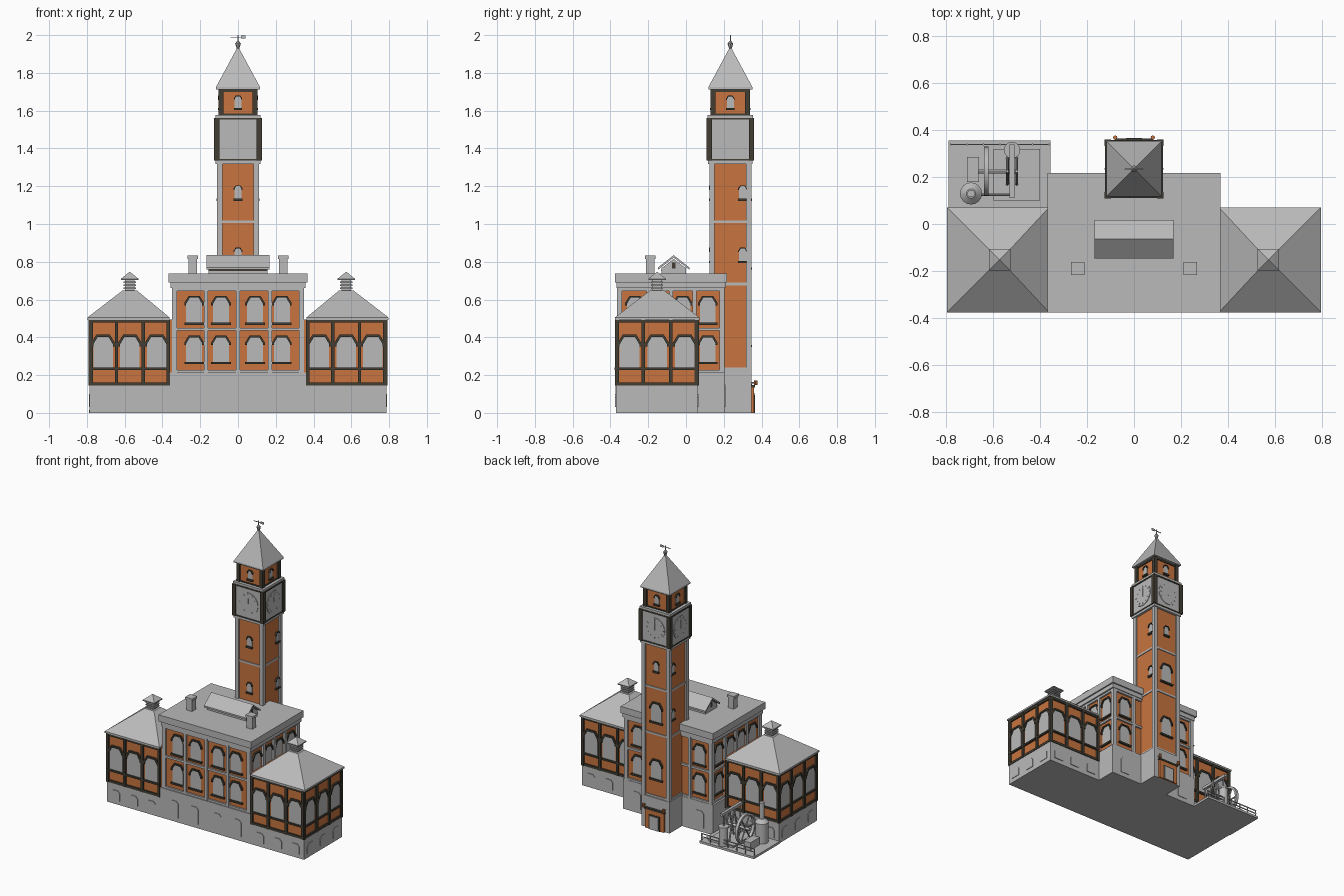
import bpy, bmesh, math
from mathutils import Vector, Matrix

if "Cube" in bpy.data.objects:
    bpy.data.objects.remove(bpy.data.objects["Cube"])

def material(name, rgb):
    m = bpy.data.materials.new(name)
    m.diffuse_color = (*rgb, 1)
    m.use_nodes = True
    m.node_tree.nodes["Principled BSDF"].inputs["Base Color"].default_value = m.diffuse_color
    return m

MATS = [material("brick_orange", (0.58, 0.175, 0.05)),
        material("stone_grey", (0.49, 0.49, 0.49)),
        material("dark_trim", (0.055, 0.048, 0.034))]
BRICK, STONE, DARK = 0, 1, 2
parts = {}

def bm_for(part):
    return parts.setdefault(part, bmesh.new())

def paint(verts, mat):
    for f in {f for v in verts for f in v.link_faces}:
        f.material_index = mat

def box(part, mat, x0, x1, y0, y1, z0, z1):
    frustum(part, mat, (x0, x1, y0, y1), z0, (x0, x1, y0, y1), z1)

def frustum(part, mat, r0, z0, r1, z1):
    bm = bm_for(part)
    vs = []
    for (a, b, c, d), z in ((r0, z0), (r1, z1)):
        vs.append([bm.verts.new(p) for p in ((a, c, z), (b, c, z), (b, d, z), (a, d, z))])
    lo, hi = vs
    faces = [lo[::-1], hi] + [(lo[i], lo[(i+1) % 4], hi[(i+1) % 4], hi[i]) for i in range(4)]
    for f in faces:
        bm.faces.new(f).material_index = mat

def block(part, mat, cx, cy, h, z0, z1, h1=None):
    k = h if h1 is None else h1
    frustum(part, mat, (cx-h, cx+h, cy-h, cy+h), z0, (cx-k, cx+k, cy-k, cy+k), z1)

def cyl(part, mat, a, b, r, r2=None, n=16):
    a, b = Vector(a), Vector(b)
    m = Matrix.Translation((a+b)/2) @ (b-a).to_track_quat('Z', 'Y').to_matrix().to_4x4()
    g = bmesh.ops.create_cone(bm_for(part), cap_ends=True, segments=n, radius1=r,
                              radius2=r if r2 is None else r2, depth=(b-a).length, matrix=m)
    paint(g['verts'], mat)

# Wall faces: outward normals; u runs rightwards seen from outside
FRONT, RIGHT, BACK, LEFT = (0, -1), (1, 0), (0, 1), (-1, 0)

def prism(part, mat, face, d0, d1, pts):
    """Extrude a (u, z) outline from depth d0 to d1 along the wall normal."""
    bm = bm_for(part)
    nx, ny = face
    rings = [[bm.verts.new((-ny*u + nx*d, nx*u + ny*d, z)) for u, z in pts] for d in (d0, d1)]
    n = len(pts)
    fs = [rings[0][::-1], rings[1]]
    fs += [(rings[0][i], rings[0][(i+1) % n], rings[1][(i+1) % n], rings[1][i]) for i in range(n)]
    for f in fs:
        bm.faces.new(f).material_index = mat

def panel(part, mat, face, d0, d1, u0, u1, z0, z1):
    prism(part, mat, face, d0, d1, [(u0, z0), (u1, z0), (u1, z1), (u0, z1)])

def arch(u, h, zs, zt):
    """Chamfered arch outline, left to right, above spring height zs."""
    return [(u-h, zs), (u-h*0.55, zt), (u+h*0.55, zt), (u+h, zs)]

def window(part, face, d, u, h, z0, z1):
    zs = z1 - h*0.75
    prism(part, STONE, face, d-0.01, d+0.004, [(u+h, z0), (u-h, z0)] + arch(u, h, zs, z1))
    t = h*0.24
    o = arch(u, h+t, zs+t*0.4, z1+t)
    i = arch(u, h, zs, z1)
    hood = [(u-h-t, zs-t)] + o + [(u+h+t, zs-t), (u+h, zs-t)] + i[::-1] + [(u-h, zs-t)]
    prism(part, DARK, face, d-0.01, d+0.012, hood)
    panel(part, DARK, face, d-0.01, d+0.014, u-h-t, u+h+t, z0-0.012, z0)

def blind(part, face, d, u, h, z0, z1):
    prism(part, STONE, face, d-0.01, d+0.004, [(u+h, z0), (u-h, z0)] + arch(u, h, z1-h*0.5, z1))

# ---- main hall
box("hall_base", STONE, -0.36, 0.36, -0.37, 0.205, 0, 0.215)
box("hall_walls", BRICK, -0.335, 0.335, -0.35, 0.19, 0.215, 0.67)
box("hall_cornice", STONE, -0.358, 0.358, -0.367, 0.208, 0.66, 0.69)
box("hall_cornice", STONE, -0.368, 0.368, -0.377, 0.218, 0.69, 0.738)
for face, d, lo, hi, piers, cols in (
        (FRONT, 0.35, -0.35, 0.35, (-0.17, 0, 0.17), (-0.232, -0.09, 0.09, 0.232)),
        (BACK, 0.19, -0.35, 0.35, (-0.17, 0.17), (-0.245, 0.245)),
        (RIGHT, 0.335, -0.365, 0.205, (-0.2, -0.08, 0.045), (-0.27, -0.14, -0.018, 0.115)),
        (LEFT, 0.335, -0.205, 0.365, (-0.045, 0.08, 0.2), (-0.115, 0.018, 0.14, 0.27))):
    for z0, z1 in ((0.215, 0.228), (0.435, 0.45), (0.645, 0.66)):
        panel("hall_bands", STONE, face, d-0.01, d+0.012, lo, hi, z0, z1)
    for u in piers:
        panel("hall_pilasters", STONE, face, d-0.01, d+0.015, u-0.01, u+0.01, 0.215, 0.66)
    for u0, u1 in ((lo, lo+0.027), (hi-0.027, hi)):
        panel("hall_pilasters", STONE, face, d-0.01, d+0.015, u0, u1, 0.215, 0.66)
    for u in cols:
        window("hall_windows", face, d, u, 0.042, 0.27, 0.4)
        window("hall_windows", face, d, u, 0.042, 0.478, 0.61)
for u in (-0.25, -0.09, 0.09, 0.25):
    blind("hall_base_openings", FRONT, 0.37, u, 0.035, 0.03, 0.15)
for u in (-0.25, 0.25):
    blind("hall_base_openings", BACK, 0.205, u, 0.035, 0.03, 0.15)

# ---- roof lantern and chimneys
box("lantern_walls", STONE, -0.155, 0.155, -0.13, 0.0, 0.738, 0.77)
prism("lantern_walls", STONE, RIGHT, -0.155, 0.155, [(-0.13, 0.765), (0, 0.765), (-0.065, 0.815)])
prism("lantern_roof", STONE, RIGHT, -0.168, 0.168,
      [(-0.148, 0.758), (-0.065, 0.822), (0.018, 0.758), (0.018, 0.77), (-0.065, 0.835), (-0.148, 0.77)])
panel("lantern_eaves", DARK, FRONT, 0.128, 0.132, -0.155, 0.155, 0.75, 0.758)
for s in (-1, 1):
    panel("lantern_vents", DARK, (s, 0), 0.15, 0.158, -s*0.065-0.01, -s*0.065+0.01, 0.765, 0.795)
    block("chimneys", STONE, s*0.24, -0.19, 0.022, 0.73, 0.815)
    block("chimneys", STONE, s*0.24, -0.19, 0.028, 0.815, 0.832)

# ---- two side wings
for s in (-1, 1):
    cx, cy = s*0.573, -0.153
    xa, xb = sorted((s*0.34, s*0.785))
    wa, wb = sorted((s*0.34, s*0.778))
    box("wing_base", STONE, xa, xb, -0.37, 0.062, 0, 0.145)
    box("wing_walls", BRICK, wa, wb, -0.364, 0.056, 0.145, 0.495)
    ra, rb = sorted((s*0.362, s*0.797))
    box("wing_roof", STONE, ra, rb, -0.377, 0.071, 0.493, 0.505)
    frustum("wing_roof", STONE, (ra, rb, -0.377, 0.071), 0.505,
            (cx-0.038, cx+0.038, cy-0.038, cy+0.038), 0.648)
    # louvred cupola
    block("cupola", STONE, cx, cy, 0.024, 0.64, 0.705)
    for z in (0.657, 0.672, 0.687):
        block("cupola", STONE, cx, cy, 0.032, z, z+0.008)
    block("cupola_roof", STONE, cx, cy, 0.046, 0.703, 0.71)
    block("cupola_roof", STONE, cx, cy, 0.046, 0.71, 0.746, 0.002)
    side = (s, 0)
    for face, d, lo, hi in ((FRONT, 0.364, xa, xb), (BACK, 0.056, -xb, -xa), (side, 0.778, None, None)):
        if lo is None:
            lo, hi = sorted((-s*0.372, s*0.066))
        else:
            lo, hi = (lo+0.02, hi) if abs(lo) < abs(hi) else (lo, hi-0.02)
        step = (hi-lo)/3
        for z0, z1 in ((0.145, 0.162), (0.228, 0.24), (0.478, 0.495)):
            panel("wing_bands", DARK, face, d-0.01, d+0.01, lo, hi, z0, z1)
        for i in range(4):
            u = min(max(lo+step*i, lo+0.009), hi-0.009)
            panel("wing_posts", DARK, face, d-0.01, d+0.013, u-0.009, u+0.009, 0.145, 0.495)
        for i in range(3):
            u = lo+step*(i+0.5)
            window("wing_windows", face, d, u, 0.052, 0.24, 0.402)
            blind("wing_base_openings", face, d+0.007, u, 0.035, 0.03, 0.1)

# ---- clock tower
TX, TY = 0, 0.235
ALL = (FRONT, RIGHT, BACK, LEFT)
def toff(face):
    """Depth and sideways shift that centre a wall face on the tower."""
    return face[1]*TY, face[0]*TY

block("tower_base", STONE, TX, TY, 0.112, 0, 0.225)
block("tower_shaft", BRICK, TX, TY, 0.1, 0.22, 1.33)
for sx in (-1, 1):
    for sy in (-1, 1):
        block("tower_corners", STONE, sx*0.097, TY+sy*0.097, 0.014, 0.22, 1.33)
        block("clock_posts", DARK, sx*0.112, TY+sy*0.112, 0.014, 1.335, 1.56)
        block("belfry_posts", DARK, sx*0.091, TY+sy*0.091, 0.013, 1.575, 1.715)
for z in (0.225, 0.675, 1.005):
    block("tower_bands", STONE, TX, TY, 0.105, z, z+0.014)
block("tower_bands", STONE, TX, TY, 0.118, 1.318, 1.336)
block("clock_stage", STONE, TX, TY, 0.118, 1.33, 1.56)
block("clock_cornice", DARK, TX, TY, 0.124, 1.553, 1.562)
block("clock_cornice", STONE, TX, TY, 0.12, 1.562, 1.578)
block("belfry", BRICK, TX, TY, 0.093, 1.57, 1.715)
block("belfry_bands", DARK, TX, TY, 0.099, 1.7, 1.715)
block("belfry_bands", DARK, TX, TY, 0.099, 1.575, 1.585)
block("spire", STONE, TX, TY, 0.117, 1.713, 1.724)
block("spire", STONE, TX, TY, 0.117, 1.724, 1.93, 0.006)
for face in ALL:
    dd, uu = toff(face)
    panel("clock_frames", DARK, face, dd+0.11, dd+0.122, uu-0.12, uu+0.12, 1.335, 1.343)
    # dial, hour marks and hands
    nx, ny = face
    c = Vector((nx*0.118, TY+ny*0.118, 1.447))
    n = Vector((nx, ny, 0))
    cyl("clock_dials", STONE, c-n*0.005, c+n*0.004, 0.079, n=32)
    for k in range(12):
        a = k*math.pi/6
        ca, sa = math.cos(a), math.sin(a)
        prism("clock_marks", STONE, face, dd+0.12, dd+0.124,
              [(uu+r*ca-w*sa, 1.447+r*sa+w*ca) for r, w in
               ((0.058, -0.002), (0.07, -0.002), (0.07, 0.002), (0.058, 0.002))])
    panel("clock_hands", STONE, face, dd+0.12, dd+0.125, uu-0.002, uu+0.002, 1.437, 1.5)
    panel("clock_hands", STONE, face, dd+0.12, dd+0.125, uu-0.003, uu+0.003, 1.447, 1.485)
    window("belfry_windows", face, dd+0.093, uu, 0.018, 1.615, 1.675)
    # shaft windows sit towards the back on the two sides
    shift = 0.065*face[0]
    for z in (1.135, 0.805):
        if face == BACK and z < 1:
            continue
        window("tower_windows", face, dd+0.1, uu+shift, 0.019, z, z+0.065)
for z in (0.77, 0.36):
    window("tower_windows", BACK, TY+0.1, 0, 0.042, z, z+0.13)

# finial and weather vane
cyl("finial", STONE, (0, TY, 1.925), (0, TY, 1.955), 0.006, 0.015, 8)
cyl("finial", STONE, (0, TY, 1.955), (0, TY, 1.968), 0.015, 0.005, 8)
cyl("finial", STONE, (0, TY, 1.96), (0, TY, 2.0), 0.003, n=8)
box("weather_vane", STONE, -0.04, 0.04, TY-0.002, TY+0.002, 1.987, 1.991)
box("weather_vane", STONE, 0.015, 0.04, TY-0.002, TY+0.002, 1.982, 1.997)

# rear porch with lamps
panel("porch", BRICK, BACK, 0.34, 0.36, -0.075, 0.075, 0, 0.135)
panel("porch", DARK, BACK, 0.34, 0.364, -0.08, 0.08, 0.135, 0.147)
panel("porch_door", DARK, BACK, 0.355, 0.363, -0.045, 0.045, 0, 0.105)
panel("porch_door", STONE, BACK, 0.355, 0.366, -0.035, 0.035, 0, 0.095)
for s in (-1, 1):
    cyl("porch_lamps", STONE, (s*0.08, 0.34, 0.16), (s*0.08, 0.37, 0.16), 0.004, n=8)
    cyl("porch_lamps", BRICK, (s*0.08, 0.369, 0.148), (s*0.08, 0.369, 0.172), 0.009, n=8)

# ---- engine yard
box("yard_floor", STONE, -0.79, -0.355, 0.06, 0.355, 0, 0.016)
box("engine_bed", STONE, -0.6, -0.4, 0.1, 0.32, 0.016, 0.03)
box("engine_block", STONE, -0.712, -0.66, 0.18, 0.285, 0.016, 0.07)
for z in (0.04, 0.062):
    box("yard_rail", STONE, -0.785, -0.36, 0.336, 0.342, z, z+0.005)
for i in range(7):
    cyl("yard_rail", STONE, (-0.782+i*0.07, 0.339, 0.01), (-0.782+i*0.07, 0.339, 0.068), 0.004, n=8)
# boiler
cyl("boiler", STONE, (-0.695, 0.13, 0.01), (-0.695, 0.13, 0.16), 0.043)
cyl("boiler", STONE, (-0.695, 0.13, 0.16), (-0.695, 0.13, 0.185), 0.047, 0.02)
cyl("boiler", STONE, (-0.695, 0.13, 0.18), (-0.695, 0.13, 0.3), 0.016)
# spoked flywheel
bm = bm_for("flywheel")
N, rim = 32, []
for k in range(N):
    a = 2*math.pi*k/N
    rim.append([bm.verts.new((x, 0.225+r*math.cos(a), 0.13+r*math.sin(a)))
                for x, r in ((-0.64, 0.105), (-0.62, 0.105), (-0.62, 0.09), (-0.64, 0.09))])
for k in range(N):
    p, q = rim[k], rim[(k+1) % N]
    for j in range(4):
        bm.faces.new((p[j], q[j], q[(j+1) % 4], p[(j+1) % 4])).material_index = STONE
for k in range(3):
    v = Vector((0, math.cos(k*math.pi/3), math.sin(k*math.pi/3)))*0.095
    h = Vector((-0.63, 0.225, 0.13))
    cyl("flywheel", STONE, h-v, h+v, 0.005, n=8)
cyl("flywheel", STONE, (-0.665, 0.225, 0.13), (-0.5, 0.225, 0.13), 0.01, n=12)
# beam engine
for x in (-0.54, -0.5):
    for y in (0.17, 0.28):
        cyl("engine_frame", STONE, (x, y, 0.03), (x, 0.225, 0.24), 0.006, n=8)
box("engine_beam", STONE, -0.53, -0.51, 0.11, 0.34, 0.23, 0.25)
cyl("engine_cylinder", STONE, (-0.52, 0.315, 0.016), (-0.52, 0.315, 0.14), 0.03)
cyl("engine_cylinder", STONE, (-0.52, 0.315, 0.14), (-0.52, 0.315, 0.152), 0.035)
for y in (0.315, 0.125):
    cyl("engine_rods", STONE, (-0.52, y, 0.03), (-0.52, y, 0.235), 0.005, n=8)
cyl("steam_pipe", STONE, (-0.695, 0.125, 0.1), (-0.52, 0.125, 0.1), 0.006, n=8)

# ---- turn every part into an object
for name, bm in parts.items():
    bmesh.ops.recalc_face_normals(bm, faces=bm.faces)
    me = bpy.data.meshes.new(name)
    bm.to_mesh(me)
    bm.free()
    for m in MATS:
        me.materials.append(m)
    ob = bpy.data.objects.new(name, me)
    bpy.context.collection.objects.link(ob)
    if name in ("boiler", "flywheel", "engine_cylinder", "engine_rods", "steam_pipe", "clock_dials"):
        bpy.context.view_layer.objects.active = ob
        bpy.ops.object.select_all(action='DESELECT')
        ob.select_set(True)
        bpy.ops.object.shade_smooth_by_angle()
